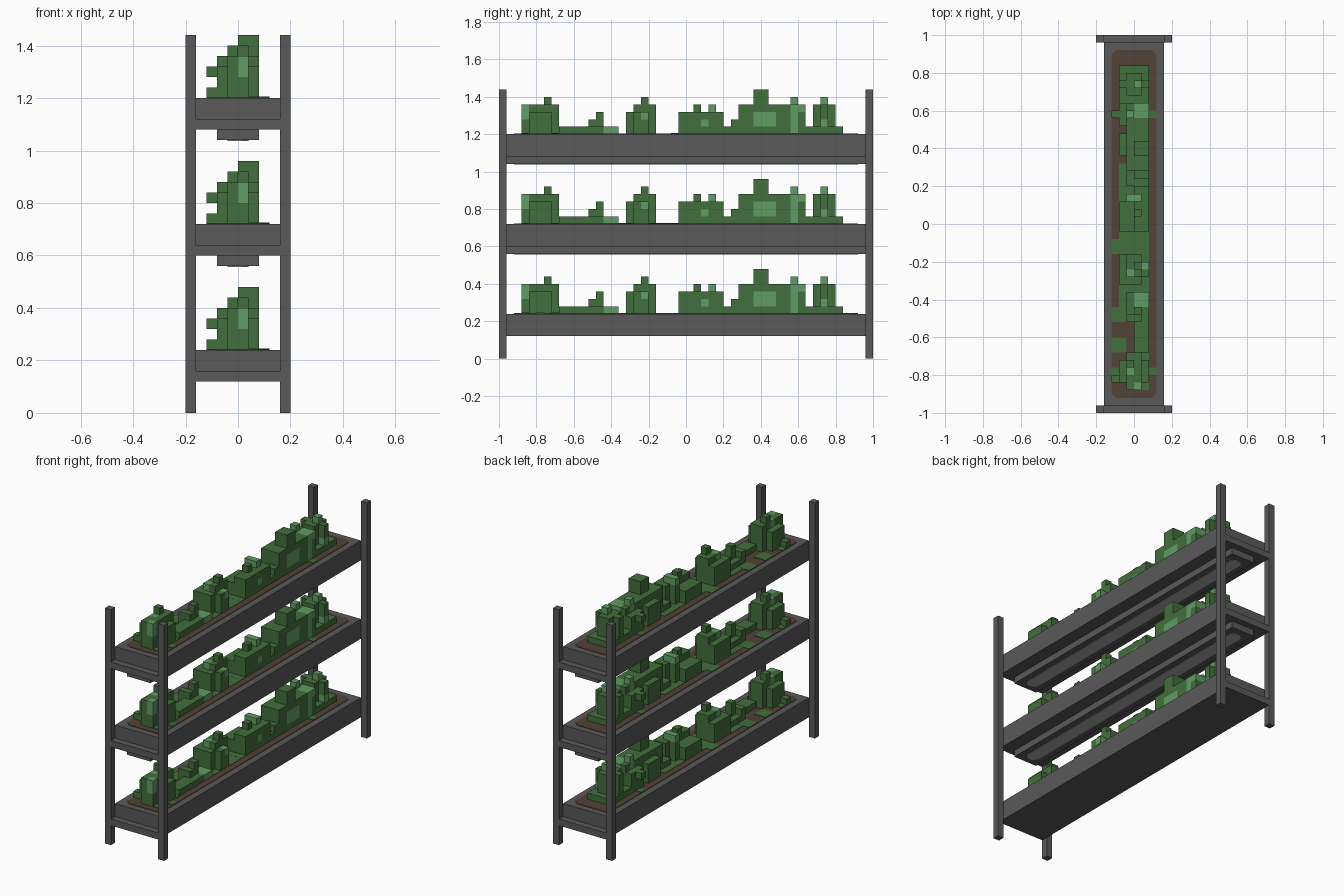
import bpy, bmesh
from itertools import product
from mathutils import Vector

U = 0.04  # one block

cube = bpy.data.objects.get("Cube")
if cube:
    bpy.data.objects.remove(cube, do_unlink=True)


def material(name, rgb):
    m = bpy.data.materials.new(name)
    m.use_nodes = True
    colour = (*rgb, 1)
    m.diffuse_color = colour
    m.node_tree.nodes["Principled BSDF"].inputs["Base Color"].default_value = colour
    return m


METAL = material("dark grey metal", (0.1, 0.1, 0.1))
PANEL = material("pale grey lamp panel", (0.4, 0.4, 0.4))
SOIL = material("brown soil", (0.084, 0.055, 0.037))
LEAF = material("leaf green", (0.055, 0.156, 0.045))
LIGHT = material("light green", (0.117, 0.333, 0.127))


def finish(name, bm, *mats):
    mesh = bpy.data.meshes.new(name)
    bm.normal_update()
    bm.to_mesh(mesh)
    bm.free()
    for m in mats:
        mesh.materials.append(m)
    obj = bpy.data.objects.new(name, mesh)
    bpy.context.collection.objects.link(obj)
    return obj


def box(name, lo, hi, mat):
    """Box between two corners given in blocks."""
    lo, hi = Vector(lo) * U, Vector(hi) * U
    bm = bmesh.new()
    bmesh.ops.create_cube(bm, size=1)
    for v in bm.verts:
        v.co = (lo + hi) / 2 + v.co * (hi - lo)
    return finish(name, bm, mat)


def plate(name, x, y, z, mat, thick):
    """Thin plate with clipped corners, centred on the shelf."""
    c = 0.025
    x, y = x * U, y * U
    loop = []
    for sx, sy in ((1, 1), (-1, 1), (-1, -1), (1, -1)):
        pair = [(sx * x, sy * (y - c)), (sx * (x - c), sy * y)]
        loop += pair if sx * sy > 0 else pair[::-1]
    bm = bmesh.new()
    base = bm.faces.new([bm.verts.new((px, py, z * U)) for px, py in loop])
    ext = bmesh.ops.extrude_face_region(bm, geom=[base])
    for v in ext["geom"]:
        if isinstance(v, bmesh.types.BMVert):
            v.co.z += thick
    bmesh.ops.recalc_face_normals(bm, faces=bm.faces)
    return finish(name, bm, mat)


# Plant clumps: x range, y range, height, in blocks above the soil
CLUMPS = [
    (-1, 1, -22, -17, 4), (-2, 2, -21, -18, 3), (-1, 0, -19, -18, 5), (-3, -2, -21, -20, 1),
    (0, 2, -17, -13, 1), (-1, 2, -13, -9, 1), (-1, 1, -13, -12, 2), (0, 1, -12, -11, 3),
    (-2, 1, -8, -4, 3), (-1, 2, -7, -5, 3), (-1, 1, -7, -4, 4), (0, 1, -6, -5, 5),
    (-2, 2, -1, 3, 2), (0, 2, -1, 5, 3), (0, 1, 1, 2, 4), (-1, 1, 3, 4, 4),
    (-1, 2, 5, 13, 1), (0, 2, 6, 7, 2), (-1, 2, 7, 13, 4), (-2, -1, 9, 12, 3), (0, 2, 9, 11, 6),
    (-2, 2, 13, 16, 3), (-1, 2, 13, 16, 4), (-1, 0, 14, 15, 5),
    (-2, 2, 16, 21, 1), (-1, 1, 17, 20, 4), (-2, 2, 18, 19, 4), (0, 1, 18, 19, 5),
]
# Lighter leaves: x range, y range, z range
SPOTS = [
    (-1, 0, -20, -19, 3, 5), (0, 1, -22, -21, 2, 4), (-1, 0, -16, -15, 0, 1),
    (0, 2, -11, -9, 0, 1), (-1, 0, -7, -6, 3, 4), (1, 2, -6, -5, 2, 3),
    (1, 2, 2, 3, 1, 2), (-1, 1, 3, 4, 3, 4), (-2, -1, 5, 7, 0, 2),
    (1, 2, 9, 12, 1, 3), (-1, 2, 14, 15, 0, 4), (0, 2, 15, 16, 3, 4),
    (-1, 0, 14, 15, 4, 5), (1, 2, 18, 19, 1, 2), (0, 1, 18, 19, 4, 5),
]


def cells(x0, x1, y0, y1, z0, z1):
    return set(product(range(x0, x1), range(y0, y1), range(z0, z1)))


def build_plants():
    solid = set().union(*(cells(*c[:4], 0, c[4]) for c in CLUMPS))
    solid.add((-3, 14, 2))  # overhanging leaf
    pale = set().union(*(cells(*s) for s in SPOTS))
    bm = bmesh.new()
    for cell in sorted(solid):
        centre = Vector(cell) + Vector((0.5, 0.5, 0.5))
        for axis, sign in product(range(3), (-1, 1)):
            n = Vector((0, 0, 0))
            n[axis] = sign
            near = tuple(int(a + b) for a, b in zip(cell, n))
            if near in solid or near[2] < 0:
                continue
            s, t = Vector((0, 0, 0)), Vector((0, 0, 0))
            s[(axis + 1) % 3], t[(axis + 2) % 3] = 0.5, 0.5 * sign
            mid = centre + n / 2
            quad = [mid - s - t, mid + s - t, mid + s + t, mid - s + t]
            face = bm.faces.new([bm.verts.new(p * U) for p in quad])
            face.material_index = int(cell in pale)
    bmesh.ops.remove_doubles(bm, verts=bm.verts, dist=0.001)
    return finish("bottom_plants", bm, LEAF, LIGHT)


# Ground cover on the soil: x range, y range
MOSS = [(-3, 2, -4, -2), (-2, 2, -13, -4), (-2, 2, -2, 8), (-3, 3, 14, 15), (-3, 0, -13, -11),
        (-3, -1, -17, -15), (-3, 0, -21, -19), (2, 3, -20, -19), (0, 2, -22, -13)]

# Corner posts
for sx, sy in product((-1, 1), repeat=2):
    name = ("back" if sy > 0 else "front") + ("_left" if sx > 0 else "_right") + "_post"
    xs, ys = sorted((sx * 4, sx * 5)), sorted((sy * 24, sy * 25))
    box(name, (xs[0], ys[0], 0), (xs[1], ys[1], 36), METAL)

# Three planter shelves
plants = build_plants()
plants.location.z = 6 * U
for level, base in (("bottom", 3), ("middle", 15), ("top", 27)):
    top = base + 3
    box(level + "_tray", (-4, -24, base), (4, 24, top), METAL)
    box(level + "_front_crossbar", (-4, -25, base), (4, -24, base + 1), METAL)
    box(level + "_back_crossbar", (-4, 24, base), (4, 25, base + 1), METAL)
    plate(level + "_soil", 3, 23, top, SOIL, 0.003)
    for i, (x0, x1, y0, y1) in enumerate(MOSS):
        box(f"{level}_ground_cover_{i + 1}", (x0, y0, top), (x1, y1, top + 0.12 + i * 0.005), LEAF)
    if level != "bottom":
        # Grow lamp under the tray, and a copy of the plants
        box(level + "_lamp", (-2, -24, base - 1), (2, 24, base), METAL)
        plate(level + "_lamp_panel", 1, 23, base - 1, PANEL, -0.003)
        copy = bpy.data.objects.new(level + "_plants", plants.data)
        copy.location.z = top * U
        bpy.context.collection.objects.link(copy)
